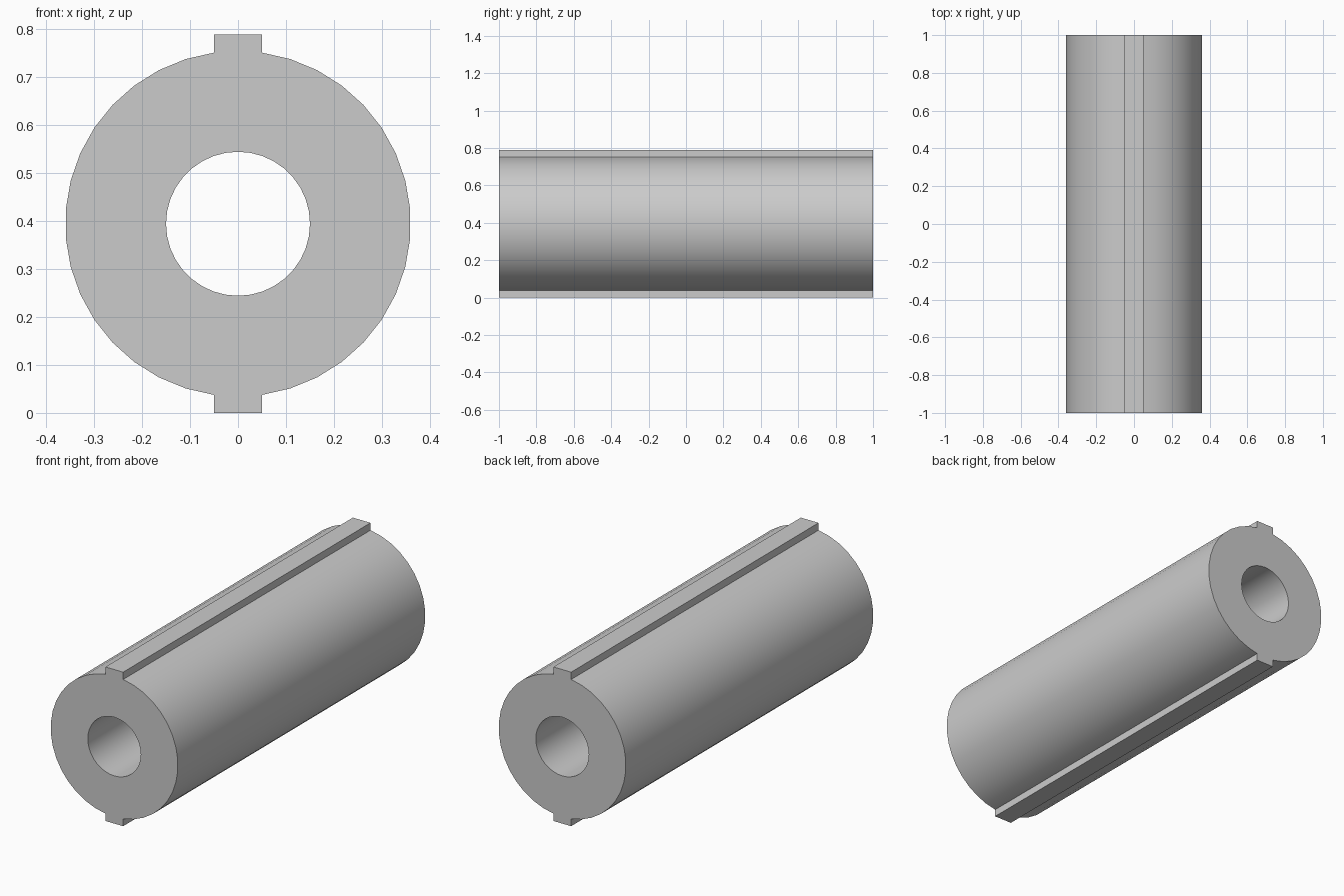
import bpy, bmesh, math

cube = bpy.data.objects.get("Cube")
if cube:
    bpy.data.objects.remove(cube, do_unlink=True)

LENGTH = 2.0
RADIUS = 0.36
BORE = 0.15
KEY_HALF = 0.05
HALF_HEIGHT = 0.394

# Grey metal
grey = bpy.data.materials.new("grey_metal")
grey.use_nodes = True
colour = (0.6, 0.6, 0.6, 1)
grey.diffuse_color = colour
grey.node_tree.nodes["Principled BSDF"].inputs["Base Color"].default_value = colour


def arc(radius, start, end, steps):
    """Points on an arc, both ends included."""
    angles = [start + (end - start) * i / steps for i in range(steps + 1)]
    return [(radius * math.cos(a), radius * math.sin(a)) for a in angles]


def add_loop(bm, points):
    """Closed loop of edges in the front plane."""
    verts = [bm.verts.new((x, -LENGTH / 2, z + HALF_HEIGHT)) for x, z in points]
    return [bm.edges.new((v, verts[i - 1])) for i, v in enumerate(verts)]


# Outline: right arc and top key, then the same turned half a circle
edge_angle = math.acos(KEY_HALF / RADIUS)
half = arc(RADIUS, -edge_angle, edge_angle, 17)
half += [(KEY_HALF, HALF_HEIGHT), (-KEY_HALF, HALF_HEIGHT)]
outline = half + [(-x, -z) for x, z in half]

# Round bore
bore = arc(BORE, 0, math.tau, 36)[:-1]

# Keyed sleeve: fill the ring between the loops and extrude it to length
bm = bmesh.new()
edges = add_loop(bm, outline) + add_loop(bm, bore)
bmesh.ops.triangle_fill(bm, edges=edges, use_beauty=True)
result = bmesh.ops.extrude_face_region(bm, geom=bm.faces[:], use_keep_orig=True)
back = [g for g in result["geom"] if isinstance(g, bmesh.types.BMVert)]
bmesh.ops.translate(bm, verts=back, vec=(0, LENGTH, 0))
bmesh.ops.recalc_face_normals(bm, faces=bm.faces[:])

mesh = bpy.data.meshes.new("keyed_sleeve")
bm.to_mesh(mesh)
bm.free()
mesh.materials.append(grey)
sleeve = bpy.data.objects.new("keyed_sleeve", mesh)
bpy.context.collection.objects.link(sleeve)

# Smooth round walls, sharp rims and key edges
bpy.ops.object.select_all(action="DESELECT")
sleeve.select_set(True)
bpy.context.view_layer.objects.active = sleeve
bpy.ops.object.shade_smooth_by_angle(angle=math.radians(30))
